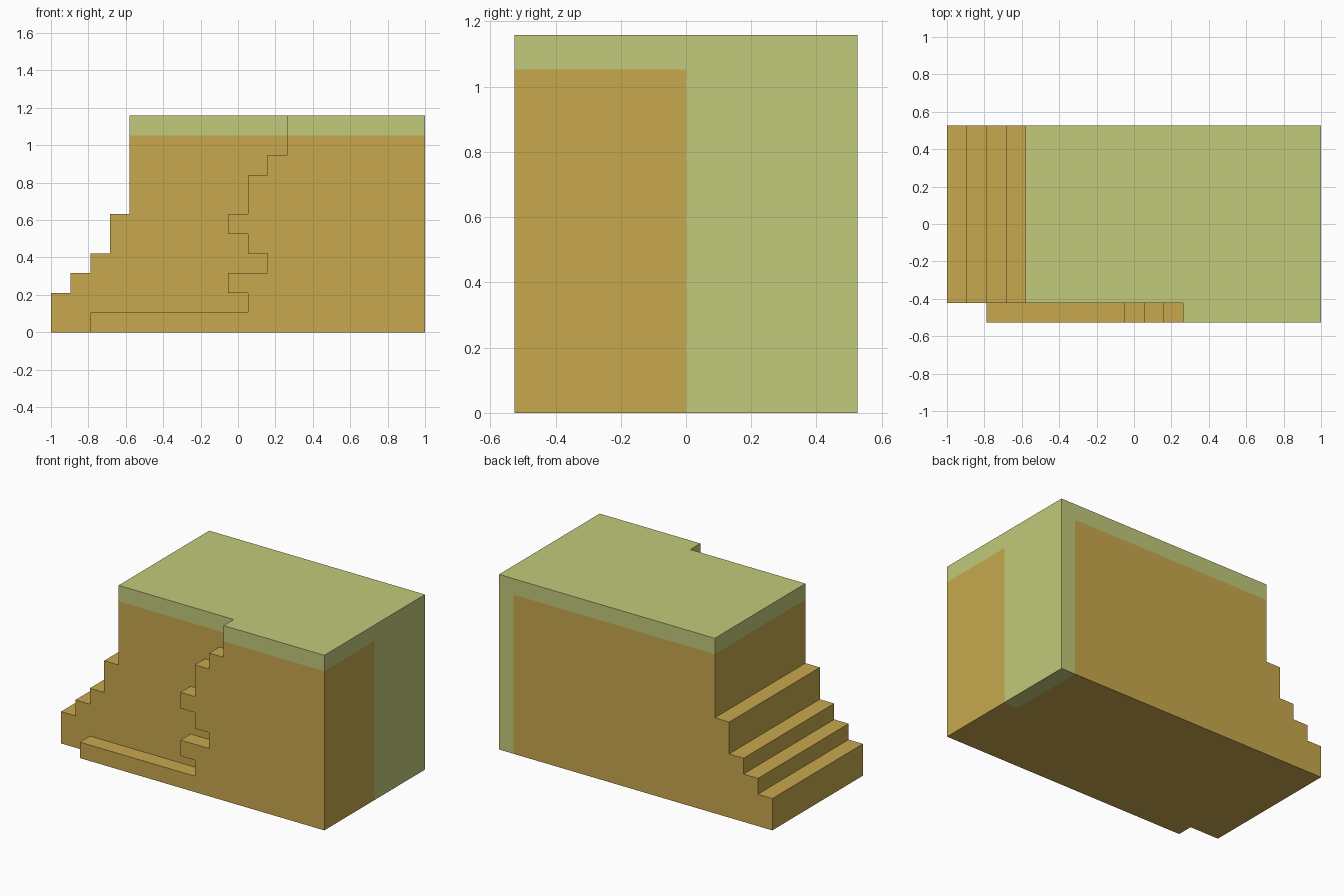
import bpy
import bmesh

if "Cube" in bpy.data.objects:
    bpy.data.objects.remove(bpy.data.objects["Cube"])

U = 2 / 19                      # one terrain block
COLS, TOP = 19, 11
Y_FRONT, Y_JOIN, Y_BACK = -5 * U, -4 * U, 5 * U

# Column where the ground begins, for each row of blocks from the floor up
HILL_ROWS = [0, 0, 1, 2, 3, 3, 4, 4, 4, 4, 4]
LEDGE_ROWS = [2, 10, 9, 11, 10, 9, 10, 10, 11, 12, 12]


def material(name, color):
    mat = bpy.data.materials.new(name)
    mat.diffuse_color = (*color, 1)
    mat.use_nodes = True
    mat.node_tree.nodes["Principled BSDF"].inputs["Base Color"].default_value = mat.diffuse_color
    return mat


EARTH = material("ochre earth", (0.578, 0.397, 0.076))
GRASS = material("pale grass green", (0.540, 0.590, 0.195))


def outline(rows):
    """Stepped left edge, bottom to top, in block units."""
    pts = [(rows[0], 0)]
    for z in range(1, len(rows)):
        if rows[z] != rows[z - 1]:
            pts += [(rows[z - 1], z), (rows[z], z)]
    return pts + [(rows[-1], len(rows))]


def build(name, profile, front, y0, y1, back):
    """Extrude a profile from y0 to y1; front and back are the end caps."""
    bm = bmesh.new()

    def face(pts):
        bm.faces.new([bm.verts.new(p) for p in pts])

    def at(p, y):
        return ((p[0] - COLS / 2) * U, y, p[1] * U)

    for a, b in zip(profile, profile[1:] + profile[:1]):
        face([at(a, y0), at(b, y0), at(b, y1), at(a, y1)])
    face([at(p, y0) for p in front])
    if back:
        face([at(p, y1) for p in back])
    bmesh.ops.remove_doubles(bm, verts=bm.verts, dist=1e-5)

    # Cut along the colour borders
    x_edge, z_edge = 1 - U, 10 * U
    cuts = [((0, 0, z_edge), (0, 0, 1))]
    if y1 > 0:
        cuts += [((x_edge, 0, 0), (1, 0, 0)), ((0, 0, 0), (0, 1, 0))]
    for co, no in cuts:
        bmesh.ops.bisect_plane(bm, geom=bm.verts[:] + bm.edges[:] + bm.faces[:],
                               dist=1e-5, plane_co=co, plane_no=no)
    bmesh.ops.recalc_face_normals(bm, faces=bm.faces)

    # Grass on the top layer and the rear right corner strip
    for f in bm.faces:
        c = f.calc_center_bounds()
        corner = c.x > x_edge and c.y > 0
        f.material_index = int(c.z > z_edge or corner)

    mesh = bpy.data.meshes.new(name)
    bm.to_mesh(mesh)
    bm.free()
    mesh.materials.append(EARTH)
    mesh.materials.append(GRASS)
    obj = bpy.data.objects.new(name, mesh)
    bpy.context.collection.objects.link(obj)


hill, ledge = outline(HILL_ROWS), outline(LEDGE_ROWS)
right_edge = [(COLS, TOP), (COLS, 0)]

# Main stepped hill; its front shows only where the ledge does not cover it
build("stepped_hill", hill + right_edge, hill + ledge[::-1],
      Y_JOIN, Y_BACK, hill + right_edge)

# One-block-thick front layer, open where it joins the hill
build("front_ledge", ledge + right_edge, ledge + right_edge,
      Y_FRONT, Y_JOIN, None)
